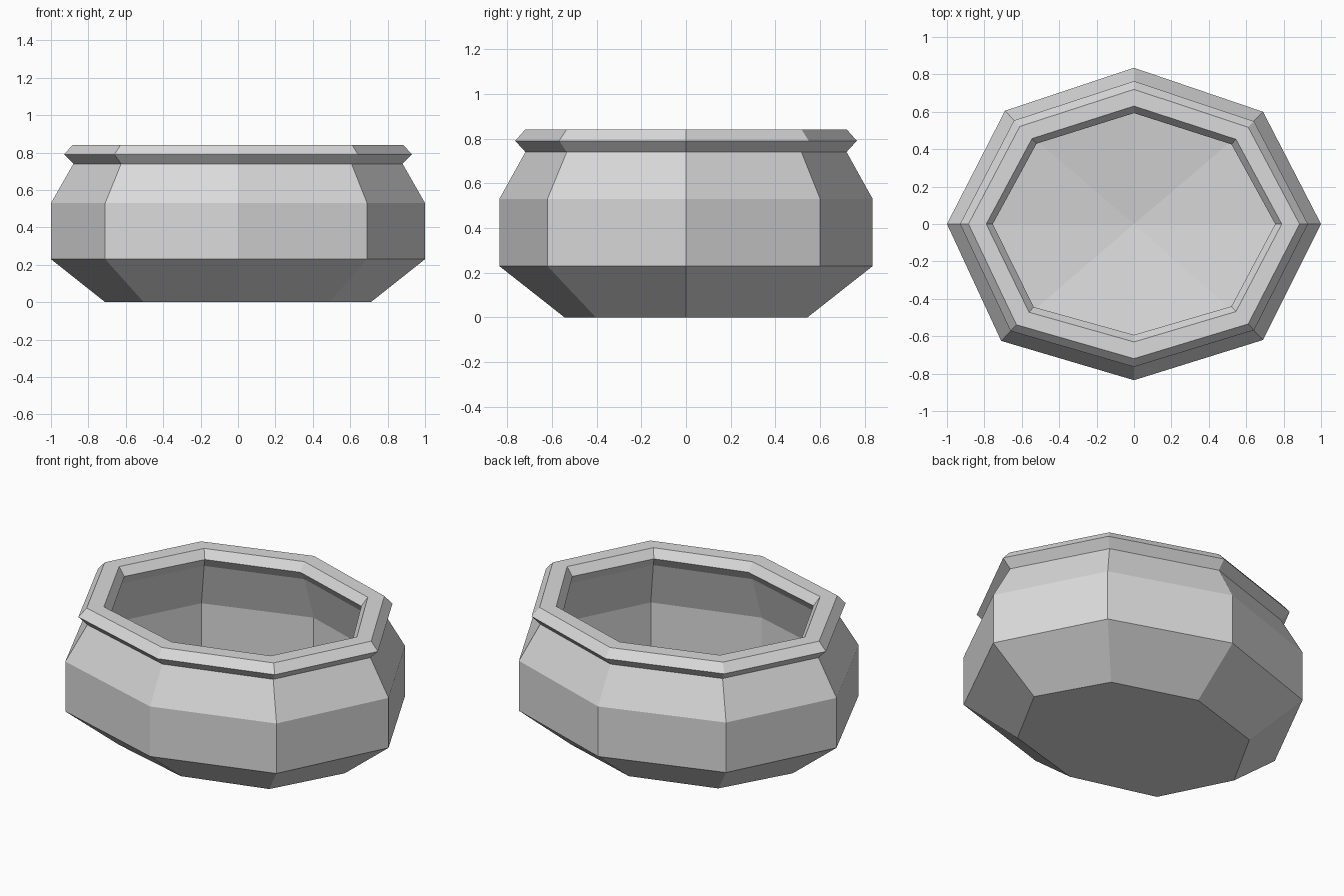
import bpy
import bmesh

cube = bpy.data.objects.get("Cube")
if cube:
    bpy.data.objects.remove(cube, do_unlink=True)

clay = bpy.data.materials.new("plain grey")
clay.use_nodes = True
grey = (0.7, 0.7, 0.7, 1)
clay.diffuse_color = grey
clay.node_tree.nodes["Principled BSDF"].inputs["Base Color"].default_value = grey

# Slightly uneven eight-sided outline at the widest part
outline = [(1, 0), (0.69, 0.6), (0, 0.835), (-0.69, 0.605),
           (-1, 0), (-0.71, -0.625), (0, -0.835), (0.69, -0.62)]

# Wall section from the base, over the rim and down inside: width, depth, height
section = [
    (0.71, 0.65, 0), (1, 1, 0.23), (1, 1, 0.53),            # outer body
    (0.88, 0.86, 0.74), (0.93, 0.915, 0.79), (0.885, 0.862, 0.84),  # outer lip
    (0.79, 0.755, 0.84), (0.755, 0.71, 0.79), (0.79, 0.755, 0.735),  # inner lip
    (0.88, 0.86, 0.47), (0.88, 0.86, 0.2),                  # inner wall
]
floor_height = 0.1

bm = bmesh.new()
rings = [[bm.verts.new((x * w, y * d, z)) for x, y in outline]
         for w, d, z in section]
count = len(outline)
for low, high in zip(rings, rings[1:]):
    for i in range(count):
        j = (i + 1) % count
        bm.faces.new((low[i], low[j], high[j], high[i]))

# Flat underside and shallow faceted floor
bm.faces.new(rings[0][::-1])
centre = bm.verts.new((0, 0, floor_height))
for i in range(count):
    bm.faces.new((rings[-1][i], rings[-1][(i + 1) % count], centre))
bmesh.ops.recalc_face_normals(bm, faces=bm.faces)

mesh = bpy.data.meshes.new("bowl")
bm.to_mesh(mesh)
bm.free()
mesh.materials.append(clay)
bowl = bpy.data.objects.new("bowl", mesh)
bpy.context.collection.objects.link(bowl)
